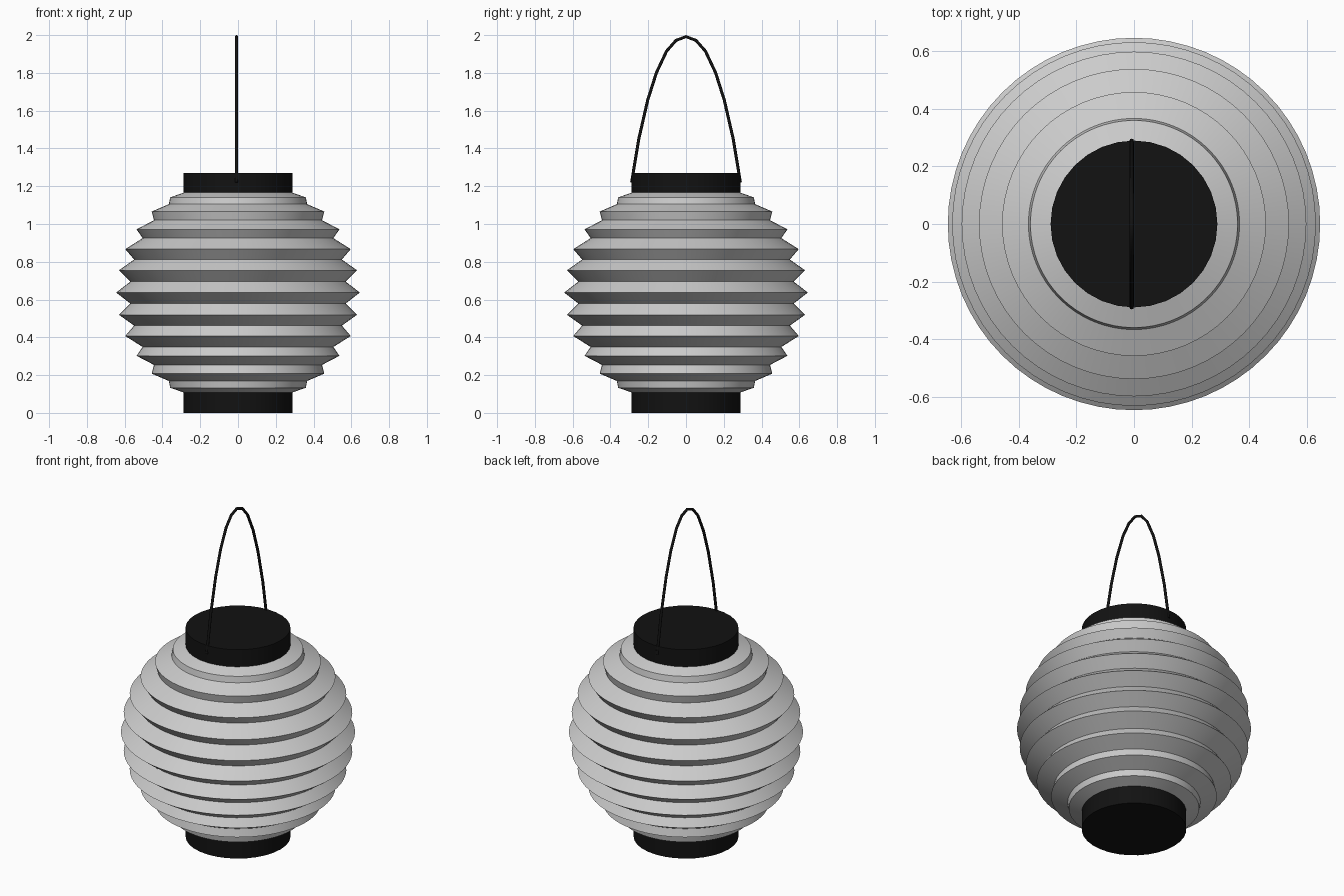
import bpy, math

if "Cube" in bpy.data.objects:
    bpy.data.objects.remove(bpy.data.objects["Cube"])

black = bpy.data.materials.new("black")
black.diffuse_color = (0.006, 0.006, 0.006, 1)
black.use_nodes = True
black.node_tree.nodes["Principled BSDF"].inputs["Base Color"].default_value = black.diffuse_color


def lathe(name, profile, sides, mat=None):
    """Revolve a bottom-to-top (radius, z) profile about z; r = 0 gives a pole."""
    verts, rings, faces = [], [], []
    for r, z in profile:
        n = 1 if r == 0 else sides
        rings.append([len(verts) + i for i in range(n)])
        verts += [(r * math.cos(2 * math.pi * i / sides),
                   r * math.sin(2 * math.pi * i / sides), z) for i in range(n)]
    for a, b in zip(rings, rings[1:]):
        for i in range(sides):
            j = (i + 1) % sides
            quad = [a[i % len(a)], a[j % len(a)], b[j % len(b)], b[i % len(b)]]
            faces.append(list(dict.fromkeys(quad)))
    mesh = bpy.data.meshes.new(name)
    mesh.from_pydata(verts, [], faces)
    obj = bpy.data.objects.new(name, mesh)
    bpy.context.collection.objects.link(obj)
    if mat:
        mesh.materials.append(mat)
    bpy.ops.object.select_all(action='DESELECT')
    obj.select_set(True)
    bpy.context.view_layer.objects.active = obj
    bpy.ops.object.shade_smooth_by_angle(angle=math.radians(25))
    return obj


# Pleated paper shade: upper half of the profile, mirrored about the equator
MID = 0.637
upper = [(0.645, MID), (0.57, 0.695), (0.63, 0.755), (0.55, 0.812),
         (0.597, 0.867), (0.505, 0.925), (0.537, 0.972), (0.445, 1.02),
         (0.457, 1.066), (0.366, 1.105), (0.359, 1.141), (0.285, 1.167)]
lower = [(r, 2 * MID - z) for r, z in reversed(upper[1:])]
lathe("paper_shade", lower + upper, 64)

# End caps
for name, z0, z1 in (("bottom_cap", 0.0, 0.108), ("top_cap", 1.166, 1.27)):
    lathe(name, [(0, z0), (0.289, z0), (0.289, z1), (0, z1)], 32, black)

# Wire handle: arch in the y-z plane
half = [(0.288, 1.22), (0.25, 1.45), (0.203, 1.655), (0.157, 1.80),
        (0.103, 1.915), (0.053, 1.972)]
path = [(-y, z) for y, z in half] + [(0, 1.992)] + half[::-1]
curve = bpy.data.curves.new("wire_handle", 'CURVE')
curve.dimensions = '3D'
curve.bevel_depth = 0.008
curve.bevel_resolution = 2
curve.use_fill_caps = True
spline = curve.splines.new('POLY')
spline.points.add(len(path) - 1)
for p, (y, z) in zip(spline.points, path):
    p.co = (-0.008, y, z, 1)
curve.materials.append(black)
handle = bpy.data.objects.new("wire_handle", curve)
bpy.context.collection.objects.link(handle)
